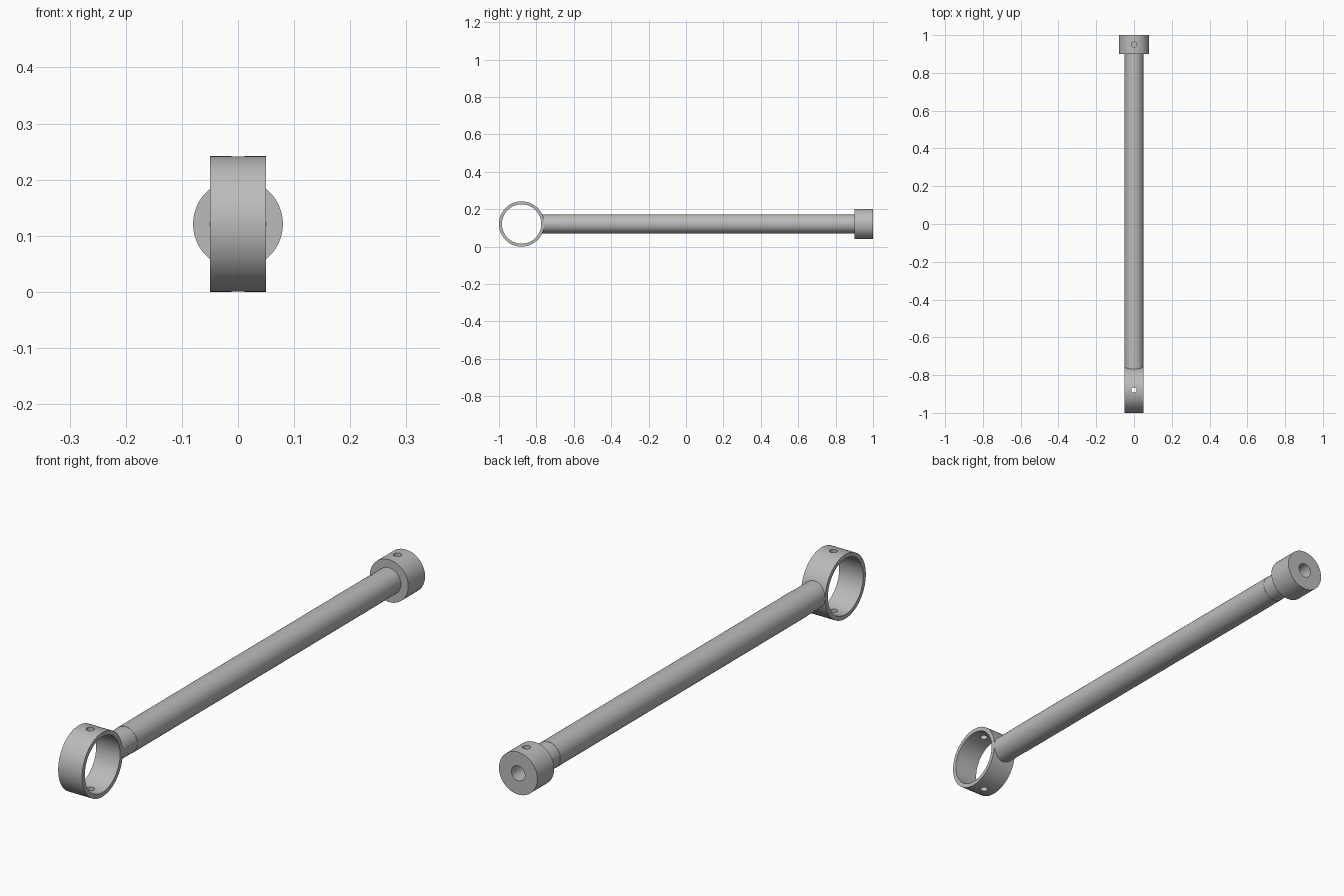
import bpy
import bmesh
from math import radians
from mathutils import Matrix, Vector

cube = bpy.data.objects.get("Cube")
if cube:
    bpy.data.objects.remove(cube, do_unlink=True)

AXIS_Z = 0.121           # height of the rod axis and ring centre
RING_Y = -0.879
RING_R = 0.121
COLLAR_Y = 0.95

steel = bpy.data.materials.new("grey steel")
steel.use_nodes = True
steel.diffuse_color = (0.5, 0.5, 0.5, 1)
steel.node_tree.nodes["Principled BSDF"].inputs["Base Color"].default_value = (0.5, 0.5, 0.5, 1)


def lathe(name, profile, axis, centre, steps=96, closed=False):
    """Turn (radius, distance) points round the given axis."""
    bm = bmesh.new()
    verts = [bm.verts.new((r, 0, d)) for r, d in profile]
    pairs = list(zip(verts, verts[1:]))
    if closed:
        pairs.append((verts[-1], verts[0]))
    edges = [bm.edges.new(p) for p in pairs]
    bmesh.ops.spin(bm, geom=verts + edges, cent=(0, 0, 0), axis=(0, 0, 1),
                   angle=radians(360), steps=steps)
    bmesh.ops.remove_doubles(bm, verts=bm.verts, dist=1e-5)
    bmesh.ops.recalc_face_normals(bm, faces=bm.faces)
    turn = Vector((0, 0, 1)).rotation_difference(Vector(axis)).to_matrix().to_4x4()
    bm.transform(Matrix.Translation(centre) @ turn)
    mesh = bpy.data.meshes.new(name)
    bm.to_mesh(mesh)
    bm.free()
    mesh.materials.append(steel)
    obj = bpy.data.objects.new(name, mesh)
    bpy.context.collection.objects.link(obj)
    return obj


def cylinder(name, radius, start, end, axis, centre, steps=32):
    return lathe(name, [(0, start), (radius, start), (radius, end), (0, end)],
                 axis, centre, steps)


def select(obj):
    bpy.ops.object.select_all(action="DESELECT")
    obj.select_set(True)
    bpy.context.view_layer.objects.active = obj


def cut(obj, cutter):
    """Subtract the cutter and discard it."""
    mod = obj.modifiers.new("cut", "BOOLEAN")
    mod.operation, mod.solver, mod.object = "DIFFERENCE", "EXACT", cutter
    select(obj)
    bpy.ops.object.modifier_apply(modifier=mod.name)
    bpy.data.objects.remove(cutter, do_unlink=True)


X, Y, Z = (1, 0, 0), (0, 1, 0), (0, 0, 1)
ring_centre = (0, RING_Y, AXIS_Z)
collar_centre = (0, COLLAR_Y, AXIS_Z)

# Open ring with a pin hole through both walls
ring = lathe("clamp_ring", [(0.105, -0.05), (RING_R, -0.05), (RING_R, 0.05), (0.105, 0.05)],
             X, ring_centre, closed=True)
cut(ring, cylinder("ring_drill", 0.014, -0.2, 0.2, Z, ring_centre))

# Rod with slightly narrower ends, saddled onto the ring
rod = lathe("rod", [(0, -0.84), (0.0495, -0.84), (0.0495, -0.67), (0.0505, -0.67),
                    (0.0505, 0.82), (0.0495, 0.82), (0.0495, 0.905), (0, 0.905)],
            Y, (0, 0, AXIS_Z), 64)
cut(rod, cylinder("saddle_cutter", 0.115, -0.2, 0.2, X, ring_centre, 96))

# End collar with an axial bore and a set screw hole from above
collar = lathe("end_collar", [(0.028, -0.05), (0.08, -0.05), (0.08, 0.05), (0.028, 0.05)],
               Y, collar_centre, closed=True)
cut(collar, cylinder("screw_drill", 0.014, 0.01, 0.2, Z, collar_centre))

for part in (ring, rod, collar):
    select(part)
    bpy.ops.object.shade_smooth_by_angle(angle=radians(30))
